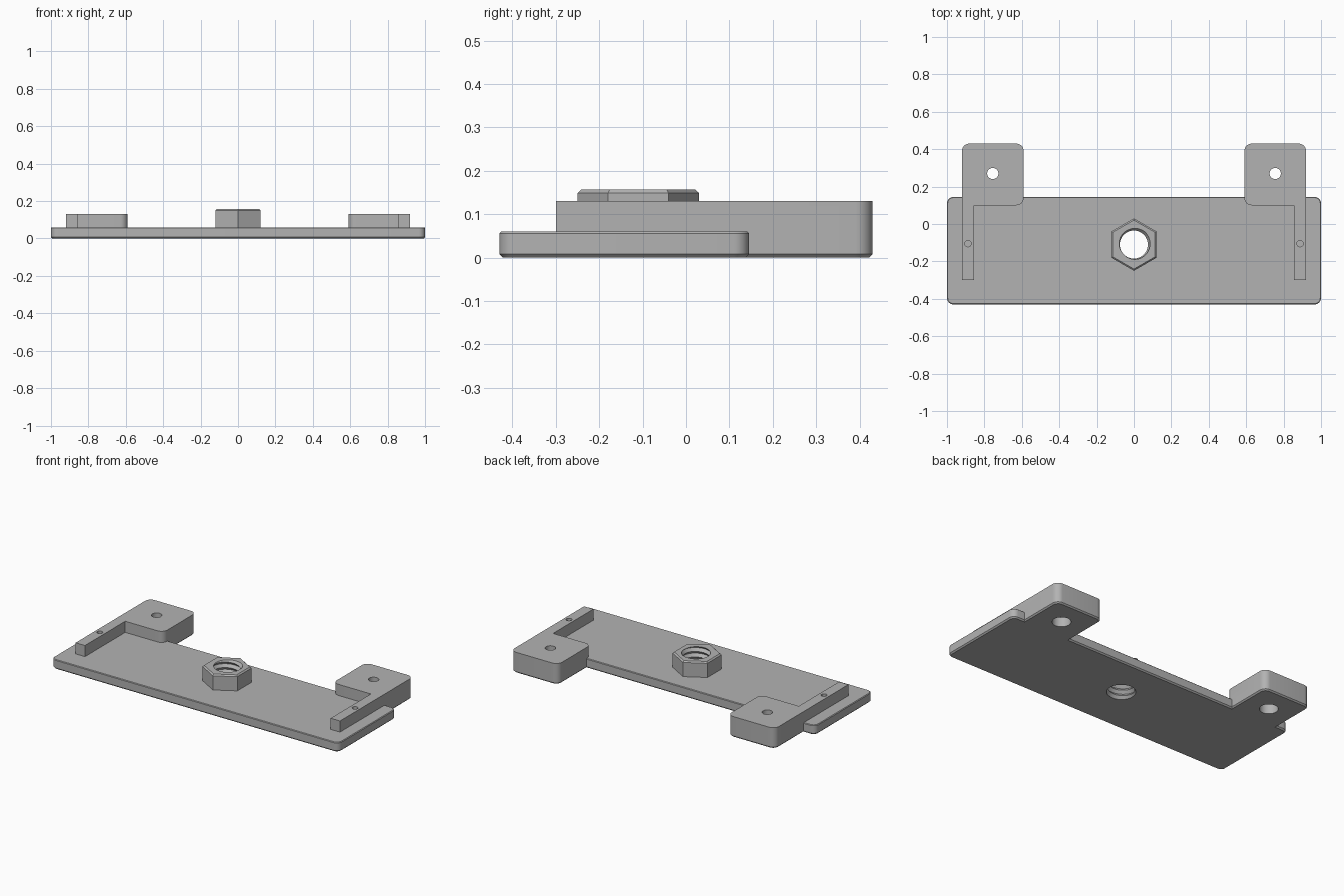
import bpy, bmesh, math

old = bpy.data.objects.get("Cube")
if old:
    bpy.data.objects.remove(old, do_unlink=True)

grey = bpy.data.materials.new("light_grey")
grey.use_nodes = True
colour = (0.45, 0.45, 0.45, 1)
grey.diffuse_color = colour
grey.node_tree.nodes["Principled BSDF"].inputs["Base Color"].default_value = colour


def to_object(name, bm):
    bmesh.ops.recalc_face_normals(bm, faces=bm.faces)
    mesh = bpy.data.meshes.new(name)
    bm.to_mesh(mesh)
    bm.free()
    obj = bpy.data.objects.new(name, mesh)
    bpy.context.collection.objects.link(obj)
    mesh.materials.append(grey)
    return obj


def prism(name, corners, z0, z1, radius=0, bottom=0, top=0):
    """Extruded outline; corners are (x, y, rounded), rims are chamfered."""
    bm = bmesh.new()
    low = [bm.verts.new((x, y, z0)) for x, y, r in corners]
    high = [bm.verts.new((x, y, z1)) for x, y, r in corners]
    n = len(corners)
    bm.faces.new(low)
    bm.faces.new(high)
    for i in range(n):
        j = (i + 1) % n
        bm.faces.new((low[i], low[j], high[j], high[i]))
    bmesh.ops.recalc_face_normals(bm, faces=bm.faces)
    if radius:
        edges = [bm.edges.get((low[i], high[i])) for i in range(n) if corners[i][2]]
        bmesh.ops.bevel(bm, geom=edges, offset=radius, segments=8,
                        profile=0.5, affect='EDGES')
    for z, size in ((z0, bottom), (z1, top)):
        if size:
            rim = [e for e in bm.edges if all(abs(v.co.z - z) < 1e-5 for v in e.verts)]
            bmesh.ops.bevel(bm, geom=rim, offset=size, segments=1,
                            profile=0.5, affect='EDGES')
    return to_object(name, bm)


def cylinder(name, x, y, radius, z0, z1):
    ring = [(x + radius * math.cos(a), y + radius * math.sin(a), False)
            for a in (math.tau * i / 32 for i in range(32))]
    return prism(name, ring, z0, z1)


def thread(name, y, minor, major, pitch, z0, turns, steps=48):
    """Helical screw body used to cut the threaded hole."""
    bm = bmesh.new()

    def helix(r, lift, count):
        return [bm.verts.new((r * math.cos(math.tau * i / steps),
                              y + r * math.sin(math.tau * i / steps),
                              z0 + lift + pitch * i / steps)) for i in range(count)]
    last = turns * steps
    root = helix(minor, 0, last + steps + 1)
    crest = helix(major, pitch / 2, last + 1)
    for i in range(last):
        bm.faces.new((root[i], root[i + 1], crest[i + 1], crest[i]))
        bm.faces.new((crest[i], crest[i + 1], root[i + steps + 1], root[i + steps]))
    # End caps fan out from a centre point
    ends = (root[:steps + 1] + [crest[0]], root[last:] + [crest[last]])
    for loop in ends:
        centre = bm.verts.new((0, y, sum(v.co.z for v in loop) / len(loop)))
        for a, b in zip(loop, loop[1:] + loop[:1]):
            bm.faces.new((a, b, centre))
    return to_object(name, bm)


def combine(body, tool, operation):
    mod = body.modifiers.new(operation.lower(), 'BOOLEAN')
    mod.object = tool
    mod.operation = operation
    mod.solver = 'EXACT'
    bpy.context.view_layer.objects.active = body
    bpy.ops.object.modifier_apply(modifier=mod.name)
    bpy.data.objects.remove(tool, do_unlink=True)


# Flat rounded base plate
plate = prism("mounting_plate", [(-1, -0.43, True), (1, -0.43, True),
                                 (1, 0.145, True), (-1, 0.145, True)],
              0, 0.06, radius=0.035, bottom=0.008, top=0.004)

# L-shaped brackets: rear ear plus side rail
for side, s in (("left", 1), ("right", -1)):
    outline = [(0.92, -0.3, False), (0.92, 0.43, True), (0.59, 0.43, True),
               (0.59, 0.1, True), (0.855, 0.1, False), (0.855, -0.3, False)]
    bracket = prism(side + "_bracket", [(s * x, y, r) for x, y, r in outline],
                    0, 0.13, radius=0.04, bottom=0.008)
    combine(plate, bracket, 'UNION')

# Hexagonal boss
hexagon = [(0.14 * math.sin(math.tau * i / 6), -0.11 + 0.14 * math.cos(math.tau * i / 6), False)
           for i in range(6)]
combine(plate, prism("hex_boss", hexagon, 0.03, 0.157, top=0.008), 'UNION')

# Screw holes with counterbores below, and blind pin holes in the rails
for s in (1, -1):
    combine(plate, cylinder("screw_hole", s * 0.755, 0.27, 0.03, -0.1, 0.2), 'DIFFERENCE')
    combine(plate, cylinder("counterbore", s * 0.755, 0.27, 0.053, -0.1, 0.06), 'DIFFERENCE')
    combine(plate, cylinder("pin_hole", s * 0.888, -0.105, 0.017, 0.07, 0.2), 'DIFFERENCE')

# Threaded hole through the boss
combine(plate, thread("thread", -0.11, 0.075, 0.09, 0.035, -0.075, 8), 'DIFFERENCE')

bpy.ops.object.select_all(action='DESELECT')
plate.select_set(True)
bpy.context.view_layer.objects.active = plate
bpy.ops.object.shade_smooth_by_angle(angle=math.radians(30))
